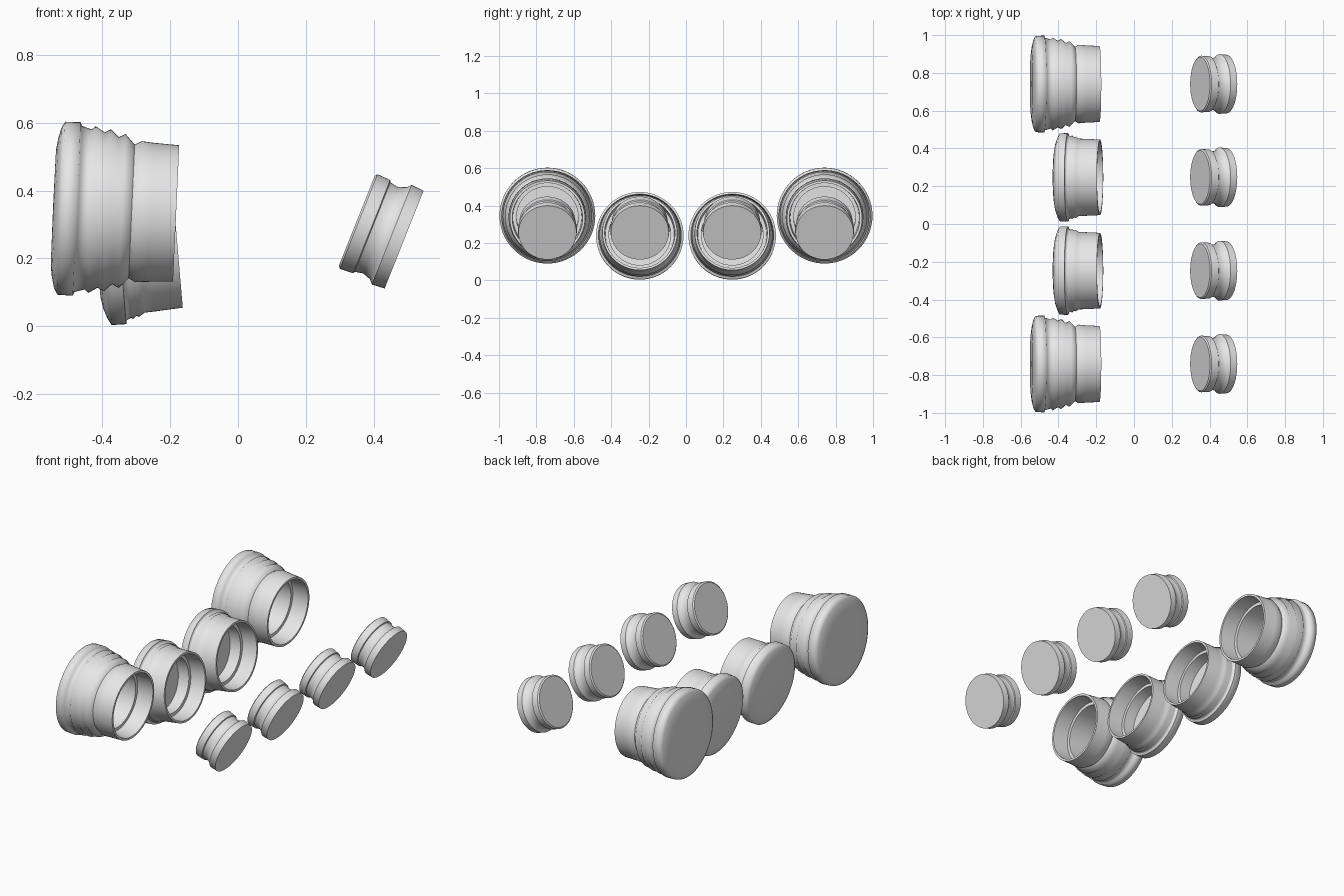
import bpy
import bmesh
from math import radians, cos, sin, tau
from mathutils import Matrix

if "Cube" in bpy.data.objects:
    bpy.data.objects.remove(bpy.data.objects["Cube"], do_unlink=True)

SEGMENTS = 64

grey = bpy.data.materials.new("light_grey")
grey.use_nodes = True
grey.diffuse_color = (0.8, 0.8, 0.8, 1)
grey.node_tree.nodes["Principled BSDF"].inputs["Base Color"].default_value = (0.8, 0.8, 0.8, 1)


def lathe(name, profile, centre, pitch, sharp):
    """Spin (distance, radius) points about the x axis, then tilt and place."""
    bm = bmesh.new()
    rings = []
    for t, r in profile:
        if r == 0:
            rings.append([bm.verts.new((t, 0, 0))] * SEGMENTS)
        else:
            rings.append([bm.verts.new((t, r * cos(tau * i / SEGMENTS), r * sin(tau * i / SEGMENTS)))
                          for i in range(SEGMENTS)])
    for a, b in zip(rings, rings[1:]):
        for i in range(SEGMENTS):
            j = (i + 1) % SEGMENTS
            corners = list(dict.fromkeys((a[i], a[j], b[j], b[i])))
            bm.faces.new(corners)
    bmesh.ops.recalc_face_normals(bm, faces=bm.faces)
    mesh = bpy.data.meshes.new(name)
    bm.to_mesh(mesh)
    bm.free()
    mesh.materials.append(grey)
    obj = bpy.data.objects.new(name, mesh)
    bpy.context.collection.objects.link(obj)
    obj.matrix_world = Matrix.Translation(centre) @ Matrix.Rotation(radians(pitch), 4, "Y")
    bpy.ops.object.select_all(action="DESELECT")
    obj.select_set(True)
    bpy.context.view_layer.objects.active = obj
    bpy.ops.object.shade_smooth_by_angle(angle=radians(sharp))


# Large nozzle: domed back, flange, ribbed taper, collar, then stepped bore
large_nozzle = [
    (-0.024, 0), (-0.023, 0.17), (-0.018, 0.205), (-0.01, 0.236), (0, 0.255),
    (0.046, 0.256), (0.05, 0.245), (0.08, 0.236), (0.091, 0.246),
    (0.118, 0.229), (0.136, 0.239), (0.16, 0.217), (0.18, 0.227),
    (0.208, 0.197), (0.228, 0.208), (0.262, 0.205), (0.339, 0.201),
    (0.339, 0.188), (0.24, 0.184), (0.24, 0.165), (0.03, 0.165), (0.03, 0)]

# Small nozzle: same build, shorter and with finer ribs
small_nozzle = [
    (-0.027, 0), (-0.026, 0.15), (-0.02, 0.185), (-0.01, 0.215), (0, 0.233),
    (0.043, 0.234), (0.045, 0.223), (0.058, 0.217), (0.064, 0.221),
    (0.076, 0.212), (0.082, 0.216), (0.1, 0.205), (0.129, 0.204),
    (0.213, 0.2), (0.213, 0.188), (0.12, 0.184), (0.12, 0.165),
    (0.05, 0.165), (0.05, 0)]

# Cap: solid disc with a waist groove
cap = [
    (0, 0), (0, 0.142), (0.006, 0.15), (0.047, 0.148), (0.05, 0.142),
    (0.075, 0.137), (0.1, 0.146), (0.111, 0.158), (0.15, 0.155), (0.15, 0)]

OUTER, INNER = 0.741, 0.247
for side, s in (("front", -1), ("back", 1)):
    lathe(f"{side}_large_nozzle", large_nozzle, (-0.521, s * OUTER, 0.348), 2.6, 75)
    lathe(f"{side}_small_nozzle", small_nozzle, (-0.392, s * INNER, 0.236), -4.9, 75)
    for place, y in (("outer", OUTER), ("inner", INNER)):
        lathe(f"{side}_{place}_cap", cap, (0.35, s * y, 0.311), 21.7, 35)
